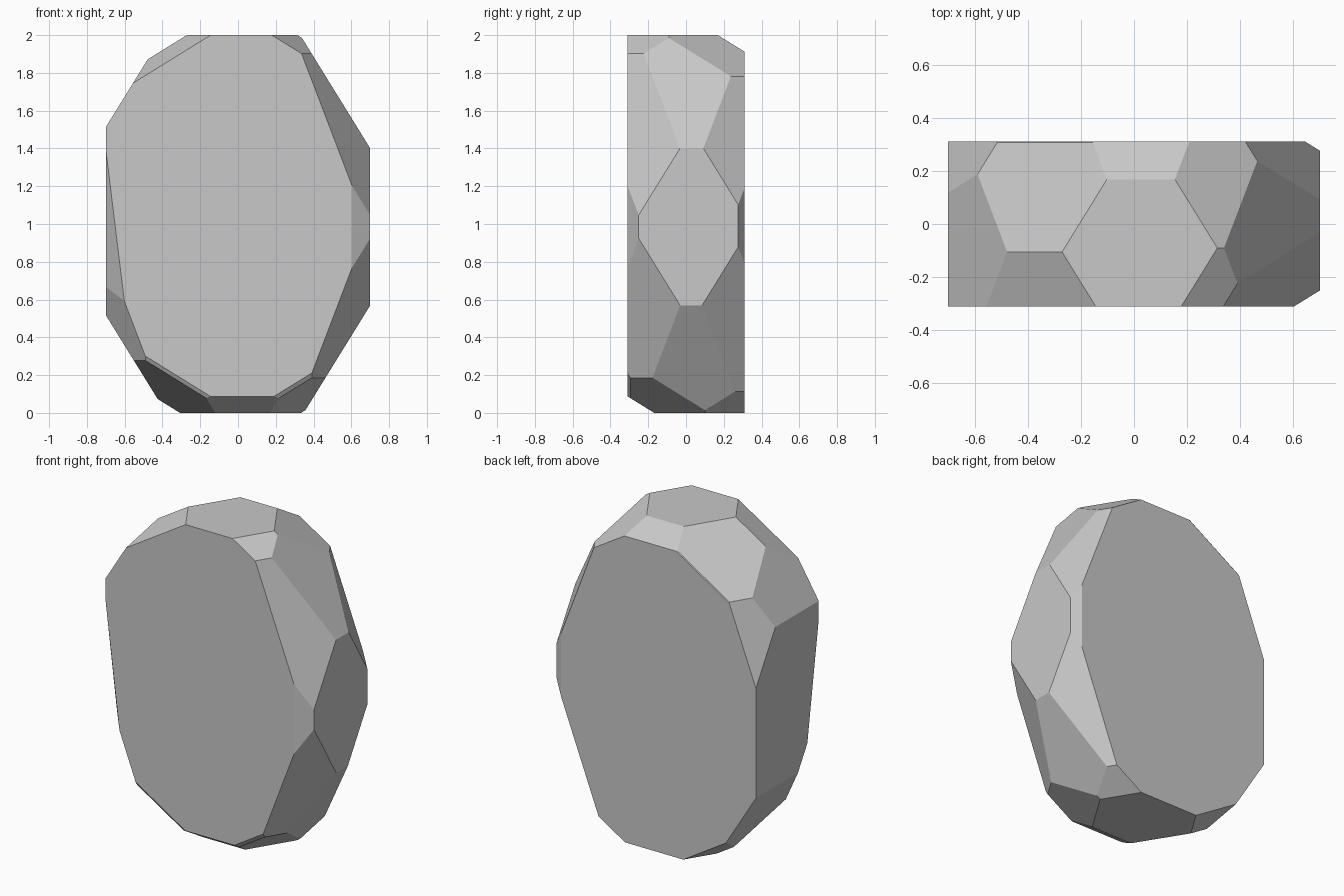
import bpy, bmesh
from mathutils import Vector

cube = bpy.data.objects.get("Cube")
if cube:
    bpy.data.objects.remove(cube, do_unlink=True)

# Stone colour
stone = bpy.data.materials.new("stone_grey")
stone.use_nodes = True
grey = (0.58, 0.58, 0.58, 1)
stone.diffuse_color = grey
stone.node_tree.nodes["Principled BSDF"].inputs["Base Color"].default_value = grey

# Families of facet directions; the sign pattern picks the octant (x, y, z)
side_slope = (.851, 0, .526)
side_corner = (.526, .851, 0)
end_slope = (0, .526, .851)
end_corner = (.5, .309, .809)
flank = (.809, .5, .309)
face_chamfer = (.309, .809, .5)

# Distance of each facet from the middle of the stone
facets = [
    (side_slope, {"+++": .806, "++-": .822, "-++": .865, "-+-": .849}),
    (side_corner, {"+-+": .581, "+++": .603}),
    (end_slope, {"+++": .939, "+--": .939}),
    (end_corner, {"+-+": .994, "+++": .938, "-++": .912, "--+": .977,
                  "+--": .945, "++-": 1.007, "---": .921, "-+-": 1.004}),
    (flank, {"+-+": .706, "+++": .736, "++-": .742, "+--": .715,
             "---": .768, "-++": .784}),
    (face_chamfer, {"---": .752, "+--": .766, "-++": .753}),
    ((.78, .618, .095), {"---": .70}),
]

# Block that is chipped into shape
bm = bmesh.new()
bmesh.ops.create_cube(bm, size=2)
bmesh.ops.scale(bm, vec=(.7, .31, 1), verts=bm.verts)


def chip(normal, distance):
    """Slice off everything beyond a plane and close the cut."""
    geom = bm.verts[:] + bm.edges[:] + bm.faces[:]
    cut = bmesh.ops.bisect_plane(bm, geom=geom, dist=1e-5, plane_co=normal * distance,
                                 plane_no=normal, clear_outer=True)
    edges = [e for e in cut["geom_cut"] if isinstance(e, bmesh.types.BMEdge)]
    if len(edges) > 2:
        bmesh.ops.contextual_create(bm, geom=edges)


for direction, cuts in facets:
    for signs, distance in cuts.items():
        normal = Vector(d if s == "+" else -d for d, s in zip(direction, signs))
        chip(normal.normalized(), distance)

# Finish and stand on the ground
bmesh.ops.recalc_face_normals(bm, faces=bm.faces)
bmesh.ops.translate(bm, vec=(0, 0, 1), verts=bm.verts)
mesh = bpy.data.meshes.new("faceted_stone")
bm.to_mesh(mesh)
bm.free()
mesh.materials.append(stone)
rock = bpy.data.objects.new("faceted_stone", mesh)
bpy.context.collection.objects.link(rock)
